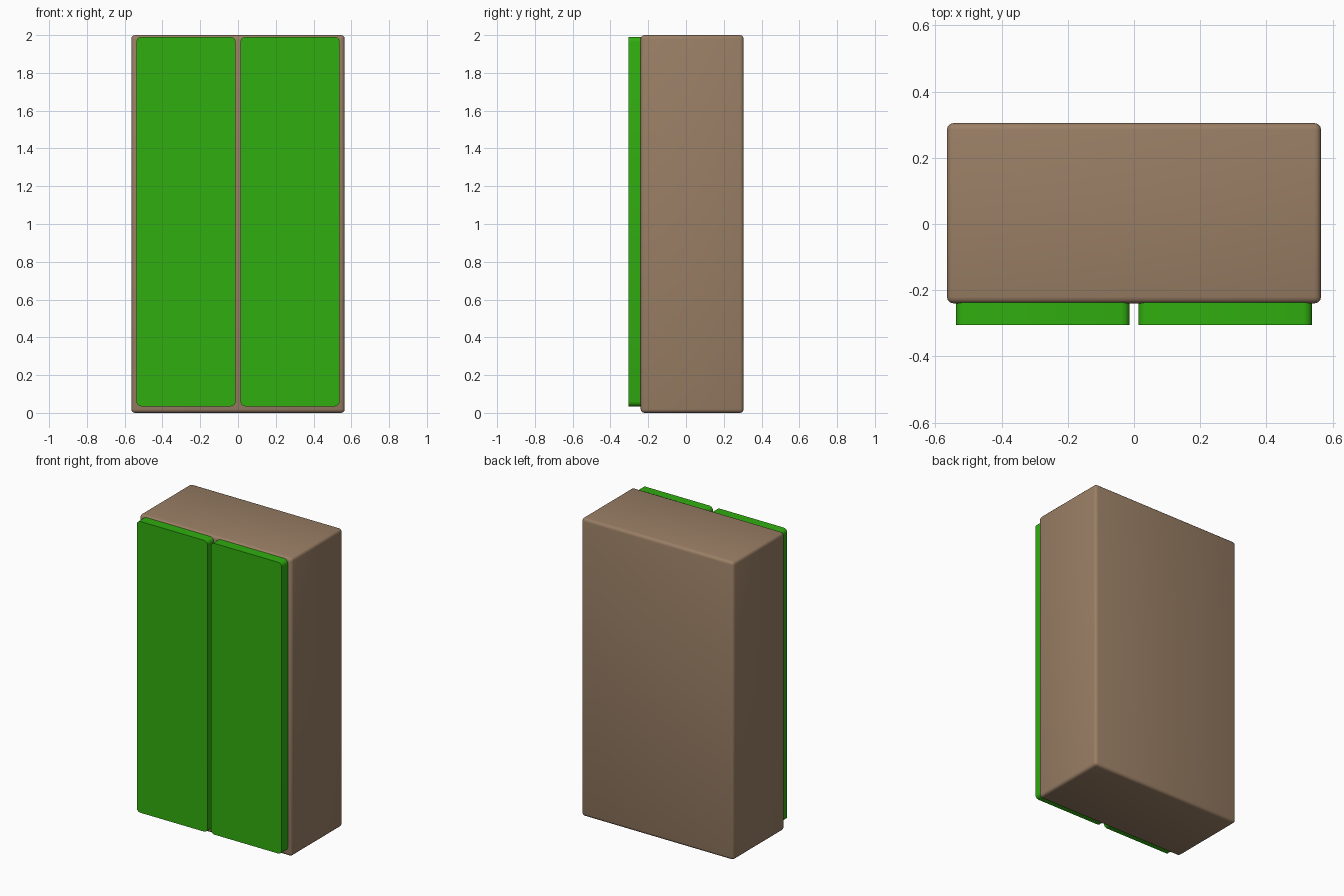
import bpy, bmesh
from mathutils import Vector

if "Cube" in bpy.data.objects:
    bpy.data.objects.remove(bpy.data.objects["Cube"])


def material(name, rgb):
    m = bpy.data.materials.new(name)
    m.diffuse_color = (*rgb, 1.0)
    m.use_nodes = True
    m.node_tree.nodes["Principled BSDF"].inputs["Base Color"].default_value = m.diffuse_color
    return m


brown = material("brown wood", (0.32, 0.21, 0.13))
green = material("green paint", (0.03, 0.42, 0.005))


def box(name, lo, hi, mat, radius, along_y_only=False):
    """Box from corner to corner with rounded edges."""
    lo, hi = Vector(lo), Vector(hi)
    bm = bmesh.new()
    bmesh.ops.create_cube(bm, size=1.0)
    for v in bm.verts:
        v.co = Vector(((v.co[i] + 0.5) * (hi[i] - lo[i]) + lo[i]) for i in range(3))
    edges = [e for e in bm.edges if not along_y_only
             or abs(e.verts[0].co.y - e.verts[1].co.y) > 0.01]
    bmesh.ops.bevel(bm, geom=edges, offset=radius, segments=3,
                    profile=0.5, affect='EDGES')
    mesh = bpy.data.meshes.new(name)
    bm.to_mesh(mesh)
    bm.free()
    mesh.materials.append(mat)
    ob = bpy.data.objects.new(name, mesh)
    bpy.context.collection.objects.link(ob)
    bpy.context.view_layer.objects.active = ob
    ob.select_set(True)
    bpy.ops.object.shade_smooth_by_angle(angle=0.7)
    ob.select_set(False)
    return ob


# Cabinet carcass
box("cabinet_body", (-0.565, -0.24, 0.0), (0.565, 0.305, 2.0), brown, 0.02)

# Pair of doors with rounded face corners
box("left_door", (-0.538, -0.305, 0.035), (-0.013, -0.235, 1.99), green, 0.025, True)
box("right_door", (0.013, -0.305, 0.035), (0.538, -0.235, 1.99), green, 0.025, True)
